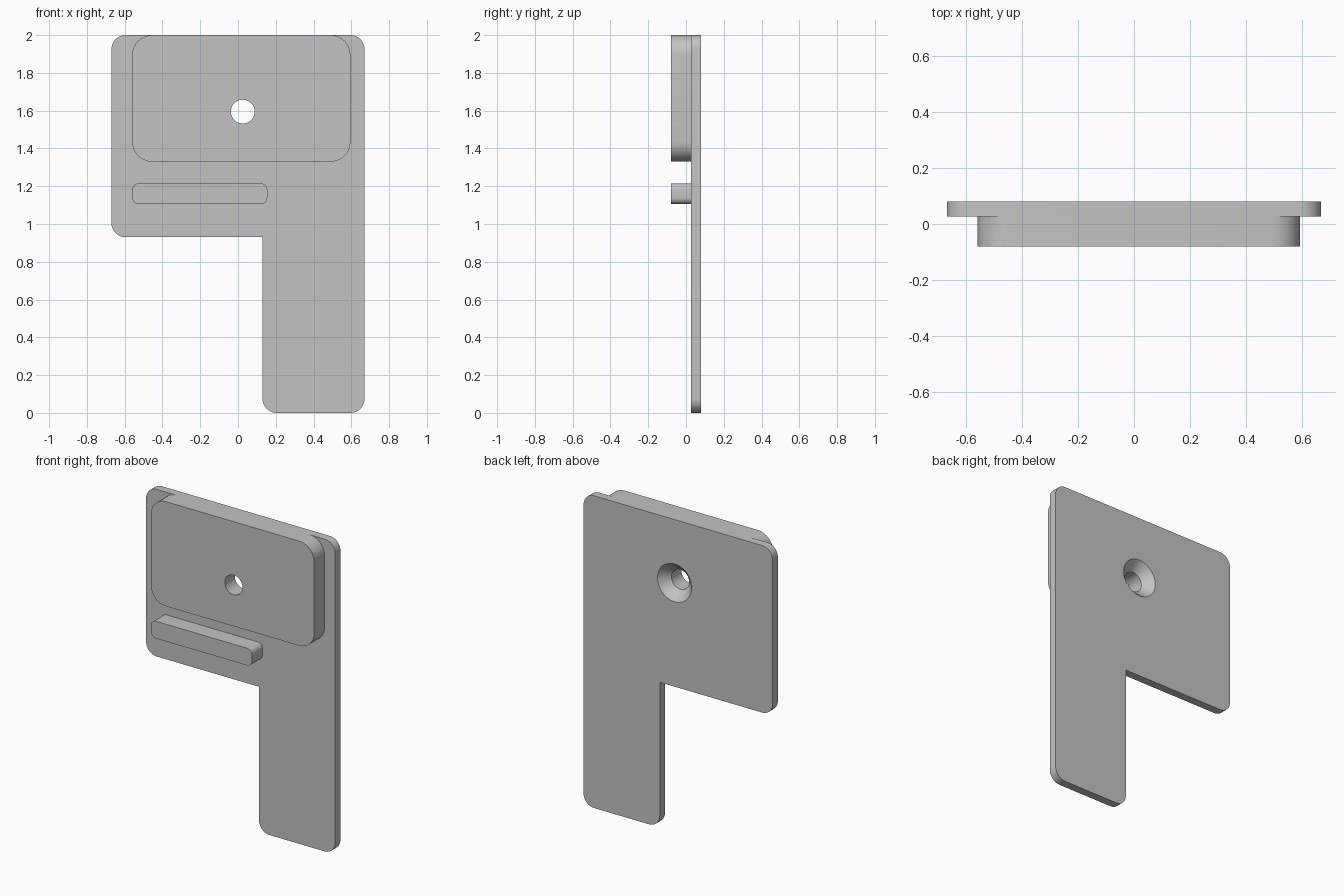
import bpy, bmesh
from math import cos, sin, pi, radians
from mathutils import Vector

cube = bpy.data.objects.get("Cube")
if cube:
    bpy.data.objects.remove(cube, do_unlink=True)

grey = bpy.data.materials.new("plain_grey")
grey.use_nodes = True
grey.diffuse_color = (0.55, 0.55, 0.55, 1)
grey.node_tree.nodes["Principled BSDF"].inputs["Base Color"].default_value = grey.diffuse_color


def add_object(name, bm):
    bmesh.ops.recalc_face_normals(bm, faces=bm.faces)
    mesh = bpy.data.meshes.new(name)
    bm.to_mesh(mesh)
    bm.free()
    mesh.materials.append(grey)
    obj = bpy.data.objects.new(name, mesh)
    bpy.context.collection.objects.link(obj)
    return obj


def rounded_outline(corners, steps=10):
    """Outline in x, z from (x, z, radius) corners; radius 0 stays sharp."""
    points = []
    for i, (x, z, r) in enumerate(corners):
        here = Vector((x, z))
        if r == 0:
            points.append(here)
            continue
        a = (Vector(corners[i - 1][:2]) - here).normalized()
        b = (Vector(corners[(i + 1) % len(corners)][:2]) - here).normalized()
        centre = here + (a + b) * r
        for s in range(steps + 1):
            t = s / steps * pi / 2
            points.append(centre - b * r * cos(t) - a * r * sin(t))
    return points


def slab(name, corners, front, back):
    """Extrude a rounded outline from front to back along y."""
    bm = bmesh.new()
    face = bm.faces.new([bm.verts.new((p.x, front, p.y)) for p in rounded_outline(corners)])
    moved = bmesh.ops.extrude_face_region(bm, geom=[face], use_keep_orig=True)["geom"]
    verts = [v for v in moved if isinstance(v, bmesh.types.BMVert)]
    bmesh.ops.translate(bm, verts=verts, vec=(0, back - front, 0))
    return add_object(name, bm)


def box_corners(x0, x1, z0, z1, r):
    return [(x0, z0, r), (x1, z0, r), (x1, z1, r), (x0, z1, r)]


FRONT, JOIN, BACK = -0.08, 0.027, 0.08
R = 0.075

# Stepped back plate, raised pad and narrow bar
plate = slab("back_plate", [(-0.67, 0.93, R), (0.13, 0.93, 0), (0.13, 0, R),
                            (0.67, 0, R), (0.67, 2, R), (-0.67, 2, R)], JOIN, BACK)
pad = slab("raised_pad", box_corners(-0.56, 0.595, 1.33, 2, 0.105), FRONT, JOIN)
bar = slab("narrow_bar", box_corners(-0.56, 0.155, 1.105, 1.215, 0.035), FRONT, JOIN)

# Countersunk hole cutter, wide at the back
SEGMENTS = 48
bm = bmesh.new()
rings = []
for radius, y in [(0.063, -0.2), (0.063, 0.022), (0.141, 0.1)]:
    rings.append([bm.verts.new((0.025 + radius * cos(2 * pi * k / SEGMENTS), y,
                                1.595 + radius * sin(2 * pi * k / SEGMENTS)))
                  for k in range(SEGMENTS)])
for low, high in zip(rings, rings[1:]):
    for k in range(SEGMENTS):
        n = (k + 1) % SEGMENTS
        bm.faces.new((low[k], low[n], high[n], high[k]))
bm.faces.new(rings[0])
bm.faces.new(rings[-1])
cutter = add_object("hole_cutter", bm)
cutter.hide_render = True

# Cut the hole, then drop the cutter
for part in (plate, pad):
    cut = part.modifiers.new("hole", "BOOLEAN")
    cut.operation = "DIFFERENCE"
    cut.solver = "EXACT"
    cut.object = cutter
    graph = bpy.context.evaluated_depsgraph_get()
    result = bpy.data.meshes.new_from_object(part.evaluated_get(graph))
    part.modifiers.clear()
    part.data = result
bpy.data.objects.remove(cutter, do_unlink=True)

# Smooth the rounded corners and keep the rims sharp
bpy.ops.object.select_all(action="DESELECT")
for part in (plate, pad, bar):
    part.select_set(True)
bpy.context.view_layer.objects.active = plate
bpy.ops.object.shade_smooth_by_angle(angle=radians(30))
